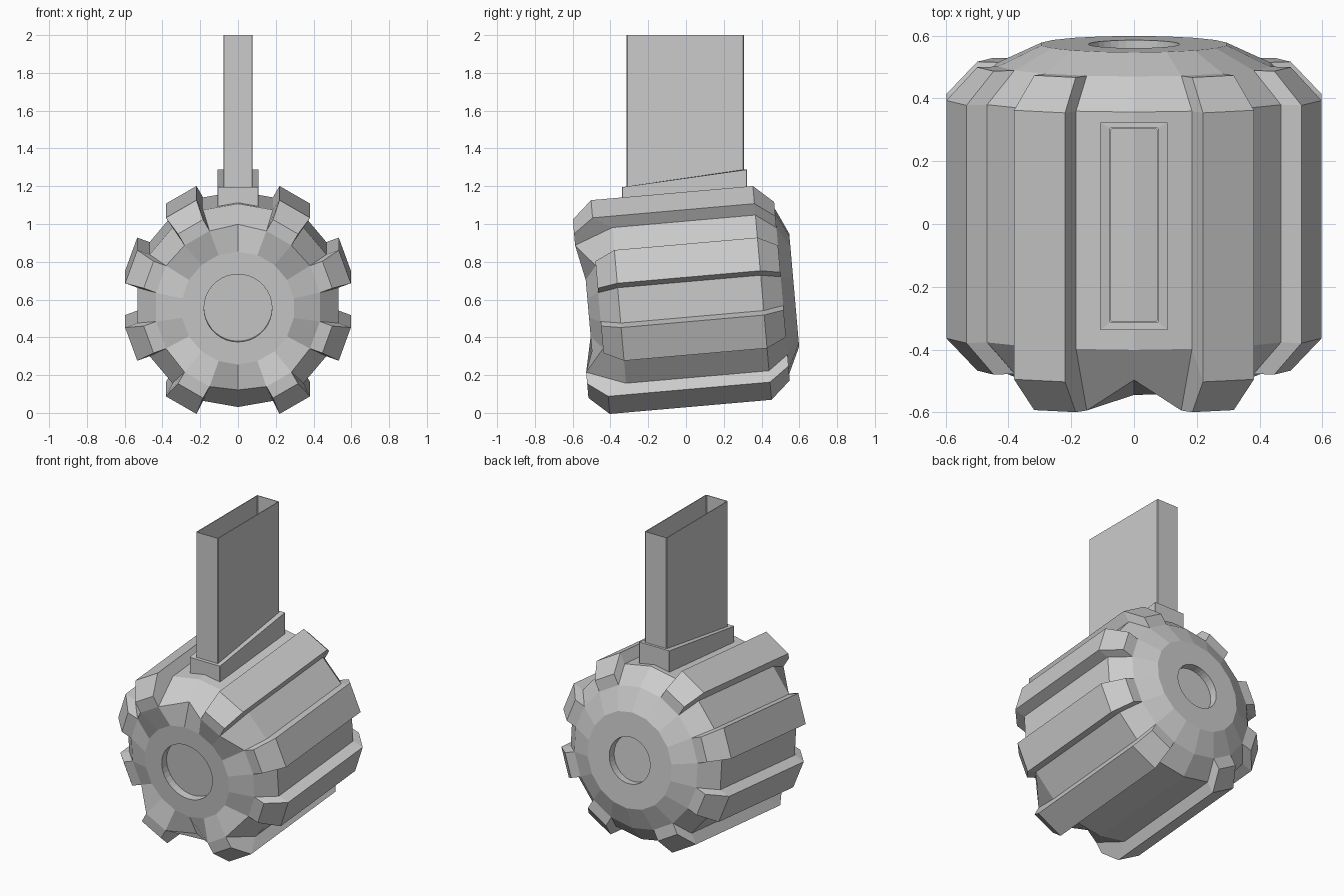
import bpy, bmesh, math
from mathutils import Vector

if "Cube" in bpy.data.objects:
    bpy.data.objects.remove(bpy.data.objects["Cube"])

N = 18                       # sides of the drum
TILT = math.radians(5)
CENTRE = (0, 0, 0.6)
RIBS = (1, 3, 5, 7, 10, 12, 14, 16)
LONG = (1, 7, 10, 16)        # ribs whose front end reaches further forward
REACH = 0.1


def finish(bm, name, drum_part=False):
    bmesh.ops.recalc_face_normals(bm, faces=bm.faces)
    mesh = bpy.data.meshes.new(name)
    bm.to_mesh(mesh)
    bm.free()
    ob = bpy.data.objects.new(name, mesh)
    bpy.context.collection.objects.link(ob)
    if drum_part:
        ob.location = CENTRE
        ob.rotation_euler.x = TILT
    return ob


def polar(u, r, deg):
    a = math.radians(deg)
    return Vector((r * math.cos(a), u, r * math.sin(a)))


def bridge(bm, a, b):
    for i in range(len(a)):
        j = (i + 1) % len(a)
        bm.faces.new((a[i], a[j], b[j], b[i]))


# Drum body: faceted shell with stepped chamfers and a round recess at each end
PROFILE = [(-0.52, 0.30), (-0.46, 0.44), (-0.355, 0.54),
           (0.405, 0.54), (0.51, 0.44), (0.575, 0.30)]
long_corners = {k % N for i in LONG for k in (i, i + 1)}
bm = bmesh.new()
rings = []
for n, (u, r) in enumerate(PROFILE):
    rings.append([bm.verts.new(polar(u - (REACH if n == 1 and i in long_corners else 0),
                                     r, 90 + i * 360 / N)) for i in range(N)])
for a, b in zip(rings, rings[1:]):
    bridge(bm, a, b)
for ring, u, r, floor_u in ((rings[0], -0.52, 0.18, -0.47), (rings[-1], 0.575, 0.145, 0.525)):
    lip, floor = [[bm.verts.new(polar(v, r, 90 + k * 180 / N)) for k in range(2 * N)]
                  for v in (u, floor_u)]
    for i in range(N):
        bm.faces.new((lip[2 * i], lip[2 * i + 1], lip[(2 * i + 2) % (2 * N)],
                      ring[(i + 1) % N], ring[i]))
    bridge(bm, lip, floor)
    bm.faces.new(floor)
finish(bm, "drum_body", True)

# Ribs: blocks raised from alternate drum facets, following the chamfers
for i in RIBS:
    bm = bmesh.new()
    a0 = 90 + i * 360 / N
    lift = polar(0, 0.07, a0 + 180 / N)
    push = REACH if i in LONG else 0
    base, top = [], []
    for deg in (a0, a0 + 360 / N):
        pts = PROFILE[1:5]
        base.append([bm.verts.new(polar(u - (push if k == 0 else 0), r, deg))
                     for k, (u, r) in enumerate(pts)])
        top.append([bm.verts.new(polar(u - (push if k < 2 else 0), r, deg) + lift)
                    for k, (u, r) in enumerate(pts)])
    for k in range(3):
        for q in (base, top):
            bm.faces.new((q[0][k], q[0][k + 1], q[1][k + 1], q[1][k]))
        for s in (0, 1):
            bm.faces.new((base[s][k], base[s][k + 1], top[s][k + 1], top[s][k]))
    for k in (0, 3):
        bm.faces.new((base[0][k], base[1][k], top[1][k], top[0][k]))
    finish(bm, f"drum_rib_{i}", True)


# Rectangular tube whose ends may slope from front to back
def tube(name, outer, inner, front_z, back_z, corner):
    def outline(rect, level):
        x, y0, y1 = rect
        c = corner
        xy = ((-x + c, y0), (x - c, y0), (x, y0 + c), (x, y1 - c),
              (x - c, y1), (-x + c, y1), (-x, y1 - c), (-x, y0 + c))
        f, b = front_z[level], back_z[level]
        return [bm.verts.new((px, py, f + (b - f) * (py - y0) / (y1 - y0))) for px, py in xy]
    bm = bmesh.new()
    loops = [outline(outer, 0), outline(outer, 1), outline(inner, 1), outline(inner, 0)]
    for k in range(4):
        bridge(bm, loops[k], loops[(k + 1) % 4])
    return finish(bm, name)


# Feed tower: thin open-topped sleeve
tube("feed_tower", (0.078, -0.315, 0.307), (0.073, -0.310, 0.302),
     (1.08, 2.0), (1.08, 2.0), 0.004)

# Collar around the foot of the tower, with a sloping top
tube("tower_collar", (0.108, -0.338, 0.323), (0.0775, -0.3145, 0.3065),
     (1.07, 1.195), (1.12, 1.288), 0.002)
